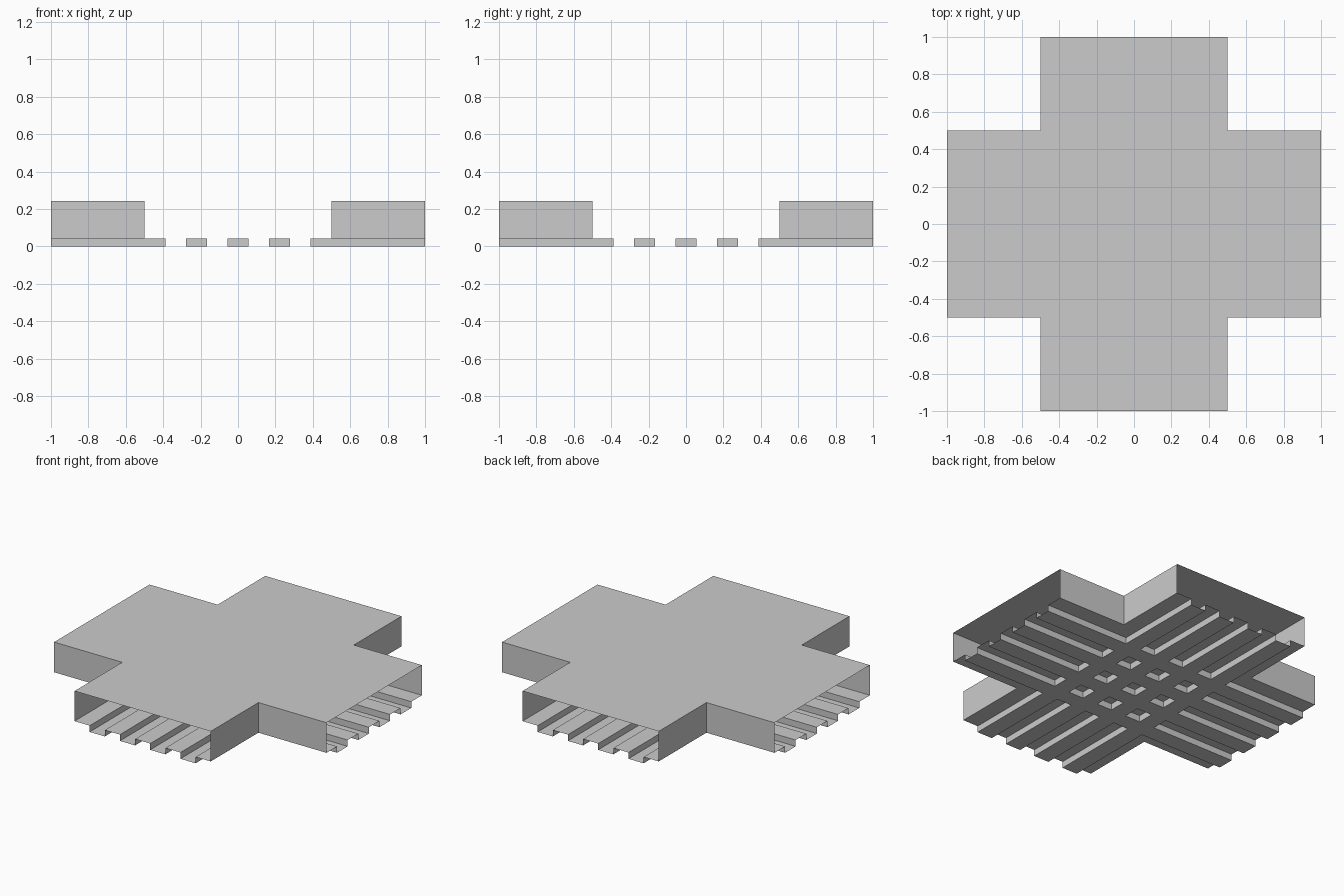
import bpy
import bmesh

cube = bpy.data.objects.get("Cube")
if cube:
    bpy.data.objects.remove(cube, do_unlink=True)

END, HALF = 1.0, 0.5          # arm length and half width
STEP, TOP = 0.042, 0.242      # raised floor level and ceiling level

grey = bpy.data.materials.new("light_grey")
grey.use_nodes = True
color = (0.6, 0.6, 0.6, 1)
grey.diffuse_color = color
grey.node_tree.nodes["Principled BSDF"].inputs["Base Color"].default_value = color


def make_object(name, polygons):
    """Build one flat-shaded sheet object from a list of polygons."""
    bm = bmesh.new()
    for points in polygons:
        bm.faces.new([bm.verts.new(p) for p in points])
    bmesh.ops.remove_doubles(bm, verts=bm.verts, dist=0.0001)
    mesh = bpy.data.meshes.new(name)
    bm.to_mesh(mesh)
    bm.free()
    mesh.materials.append(grey)
    obj = bpy.data.objects.new(name, mesh)
    bpy.context.collection.objects.link(obj)
    return obj


# Ceiling: one cross-shaped sheet, a quarter outline turned four times
outline = []
x_axis, y_axis = (1, 0), (0, 1)
for turn in range(4):
    for a, b in ((END, -HALF), (END, HALF), (HALF, HALF)):
        outline.append((a * x_axis[0] + b * y_axis[0],
                        a * x_axis[1] + b * y_axis[1], TOP))
    x_axis, y_axis = y_axis, (-x_axis[0], -x_axis[1])
make_object("ceiling", [outline])

# Side walls: every outline edge except the open arm ends
walls = []
for i, p in enumerate(outline):
    q = outline[(i + 1) % len(outline)]
    if i % 3 != 0:
        walls.append([(p[0], p[1], STEP), (q[0], q[1], STEP), q, p])
make_object("side_walls", walls)

# Floor: nine lanes across each arm, every second lane is a sunken channel
LANES = 9
lines = [-END] + [-HALF + i / LANES for i in range(LANES + 1)] + [END]
count = len(lines) - 1


def level(i, j):
    """Floor height of a cell, or None outside the cross."""
    inside_i, inside_j = 0 < i < count - 1, 0 < j < count - 1
    if not (0 <= i < count and 0 <= j < count and (inside_i or inside_j)):
        return None
    sunken = (inside_i and i % 2 == 0) or (inside_j and j % 2 == 0)
    return 0.0 if sunken else STEP


floor = []
for i in range(count):
    for j in range(count):
        z = level(i, j)
        if z is None:
            continue
        x0, x1, y0, y1 = lines[i], lines[i + 1], lines[j], lines[j + 1]
        floor.append([(x0, y0, z), (x0, y1, z), (x1, y1, z), (x1, y0, z)])
        # Risers between this cell and its next neighbours
        for near, (ax, ay), (bx, by) in (
                (level(i + 1, j), (x1, y0), (x1, y1)),
                (level(i, j + 1), (x1, y1), (x0, y1))):
            if near is not None and near != z:
                floor.append([(ax, ay, near), (bx, by, near),
                              (bx, by, z), (ax, ay, z)])
make_object("channelled_floor", floor)
